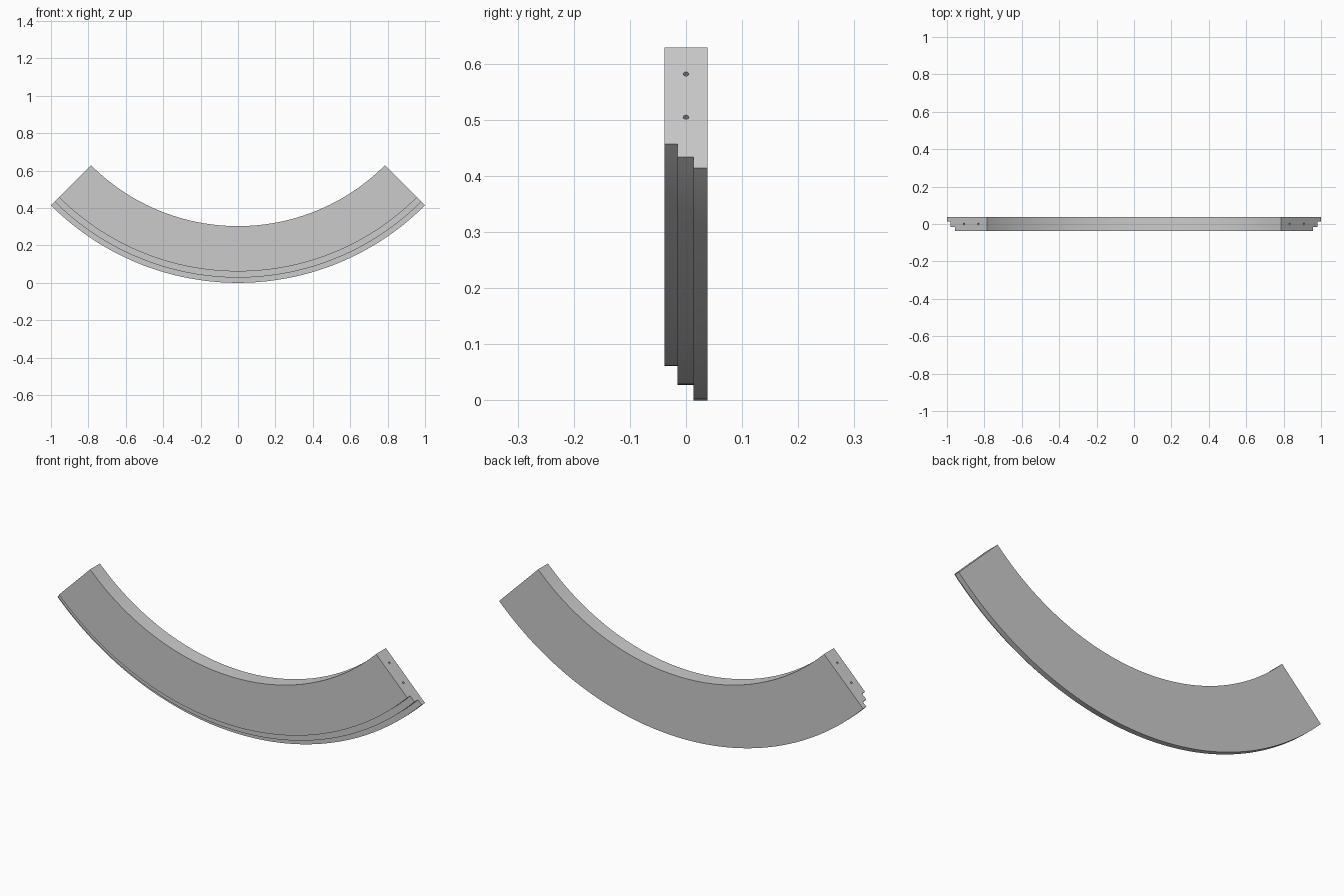
import bpy, bmesh
from math import pi, sqrt, sin, cos
from mathutils import Matrix, Vector

cube = bpy.data.objects.get("Cube")
if cube:
    bpy.data.objects.remove(cube, do_unlink=True)

R = sqrt(2)                      # outer radius of the quarter arc
CENTRE = Vector((0, 0, R))
STEPS = 72

grey = bpy.data.materials.new("plain grey")
grey.use_nodes = True
colour = (0.6, 0.6, 0.6, 1)
grey.diffuse_color = colour
grey.node_tree.nodes["Principled BSDF"].inputs["Base Color"].default_value = colour


def make_object(name, bm):
    bmesh.ops.recalc_face_normals(bm, faces=bm.faces)
    mesh = bpy.data.meshes.new(name)
    bm.to_mesh(mesh)
    bm.free()
    mesh.materials.append(grey)
    obj = bpy.data.objects.new(name, mesh)
    bpy.context.collection.objects.link(obj)
    return obj


# Stepped cross-section as (radius, depth), swept through a quarter turn
section = [(1.111, -0.0385), (R - 0.061, -0.0385), (R - 0.061, -0.015),
           (R - 0.028, -0.015), (R - 0.028, 0.013), (R, 0.013),
           (R, 0.0385), (1.111, 0.0385)]
bm = bmesh.new()
rings = []
for i in range(STEPS + 1):
    a = -pi / 4 + pi / 2 * i / STEPS
    rings.append([bm.verts.new((r * sin(a), y, R - r * cos(a))) for r, y in section])
for a, b in zip(rings, rings[1:]):
    for j in range(len(section)):
        k = (j + 1) % len(section)
        bm.faces.new((a[j], a[k], b[k], b[j]))
bm.faces.new(rings[0])
bm.faces.new(rings[-1])
arch = make_object("curved_trim", bm)

# Two dowel holes drilled square into each end
bm = bmesh.new()
for side in (-1, 1):
    for r in (1.177, 1.286):
        turn = Matrix.Rotation(-side * pi / 4, 4, 'Y')
        place = (Matrix.Translation(CENTRE) @ turn @ Matrix.Translation((0, 0, -r))
                 @ Matrix.Rotation(pi / 2, 4, 'Y'))
        bmesh.ops.create_cone(bm, cap_ends=True, segments=16, radius1=0.005,
                              radius2=0.005, depth=0.1, matrix=place)
drill = make_object("dowel_hole_cutter", bm)
drill.hide_render = True

cut = arch.modifiers.new("dowel holes", 'BOOLEAN')
cut.operation = 'DIFFERENCE'
cut.solver = 'EXACT'
cut.object = drill
bpy.context.view_layer.objects.active = arch
arch.select_set(True)
bpy.ops.object.modifier_apply(modifier=cut.name)
bpy.data.objects.remove(drill, do_unlink=True)
bpy.ops.object.shade_smooth_by_angle(angle=pi / 6)
